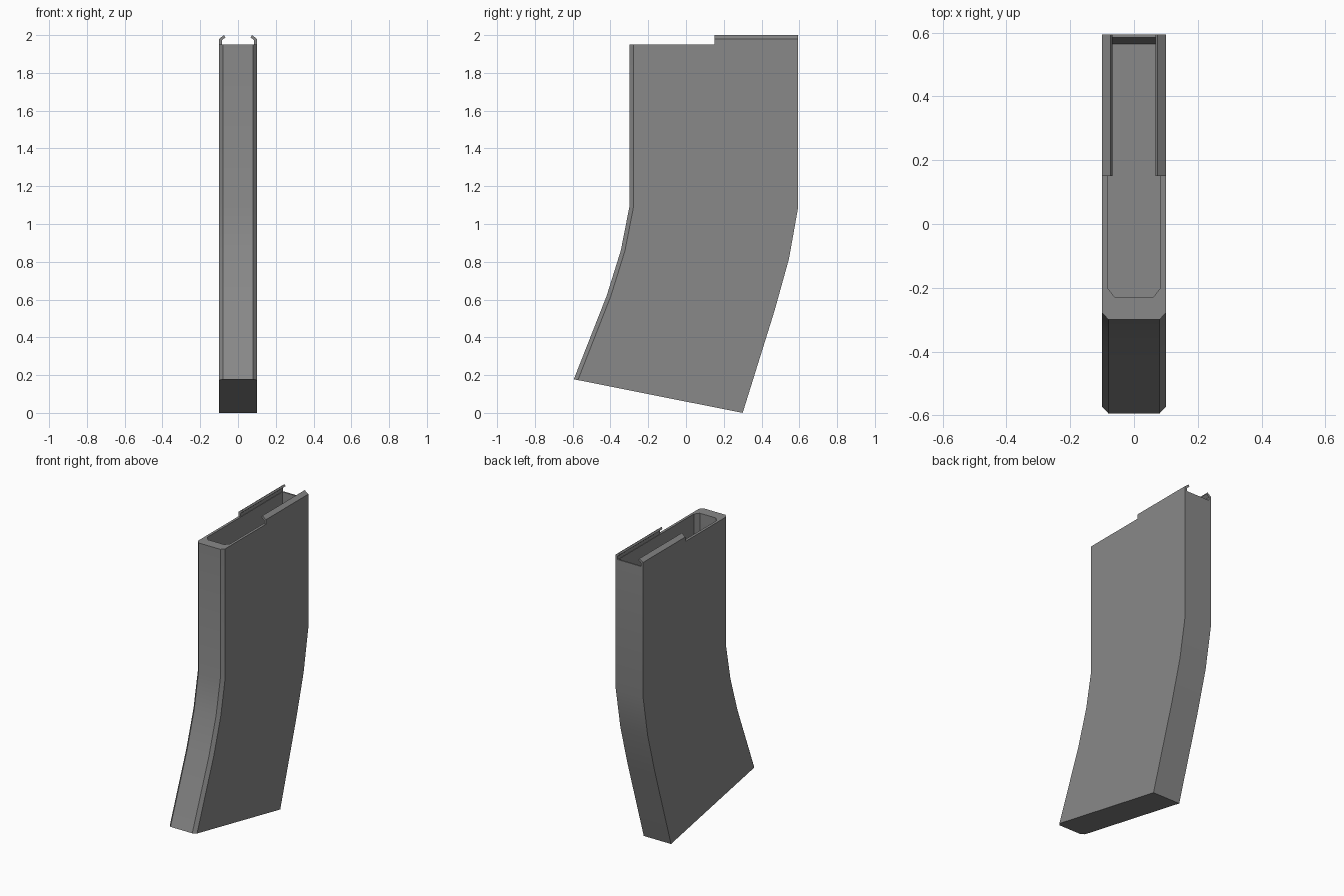
import bpy, bmesh, math
from mathutils import Vector

cube = bpy.data.objects.get("Cube")
if cube:
    bpy.data.objects.remove(cube, do_unlink=True)

GREY = (0.25, 0.25, 0.25, 1.0)
metal = bpy.data.materials.new("grey metal")
metal.use_nodes = True
metal.diffuse_color = GREY
metal.node_tree.nodes["Principled BSDF"].inputs["Base Color"].default_value = GREY


def finish(name, bm):
    """Turn a bmesh into a shaded object."""
    bmesh.ops.recalc_face_normals(bm, faces=bm.faces)
    mesh = bpy.data.meshes.new(name)
    bm.to_mesh(mesh)
    bm.free()
    mesh.materials.append(metal)
    obj = bpy.data.objects.new(name, mesh)
    bpy.context.collection.objects.link(obj)
    bpy.ops.object.select_all(action='DESELECT')
    obj.select_set(True)
    bpy.context.view_layer.objects.active = obj
    bpy.ops.object.shade_smooth_by_angle(angle=math.radians(30))
    return obj


def ring(bm, front, back, half, flat, depth):
    """Cross-section between two (y, z) points, with chamfered front corners."""
    f, b = Vector((0, *front)), Vector((0, *back))
    c = f + (b - f).normalized() * depth
    half_loop = [(flat, f), (half, c), (half, b)]
    loop = half_loop + [(-x, p) for x, p in reversed(half_loop)]
    return [bm.verts.new((x, p.y, p.z)) for x, p in loop]


def bridge(bm, a, b):
    for i in range(len(a)):
        j = (i + 1) % len(a)
        bm.faces.new((a[i], a[j], b[j], b[i]))


# Curved body: (front y, z), (back y, z) from the top down
TOP = 1.95
outer = [((-0.30, TOP), (0.594, TOP)),
         ((-0.30, 1.09), (0.594, 1.09)),
         ((-0.345, 0.86), (0.545, 0.815)),
         ((-0.42, 0.62), (0.47, 0.545)),
         ((-0.594, 0.178), (0.30, 0.0))]
# Cavity inside, down to a flat floor
inner = [((-0.23, TOP), (0.584, TOP)),
         ((-0.23, 1.09), (0.584, 1.09)),
         ((-0.25, 0.97), (0.564, 0.97))]

bm = bmesh.new()
shell = [ring(bm, f, b, 0.10, 0.08, 0.022) for f, b in outer]
well = [ring(bm, f, b, 0.083, 0.06, 0.03) for f, b in inner]
for rings in (shell, well):
    for a, b in zip(rings, rings[1:]):
        bridge(bm, a, b)
    bm.faces.new(rings[-1])
bridge(bm, shell[0], well[0])
finish("magazine_body", bm)

# Feed lips folded inward along the rear half of the opening
lip = [(0.10, TOP), (0.10, 1.98), (0.074, 2.0),
       (0.067, 1.988), (0.086, 1.972), (0.086, TOP)]
for name, side in (("left_feed_lip", 1), ("right_feed_lip", -1)):
    bm = bmesh.new()
    ends = [[bm.verts.new((side * x, y, z)) for x, z in lip] for y in (0.15, 0.594)]
    bridge(bm, *ends)
    for end in ends:
        bm.faces.new(end)
    finish(name, bm)
